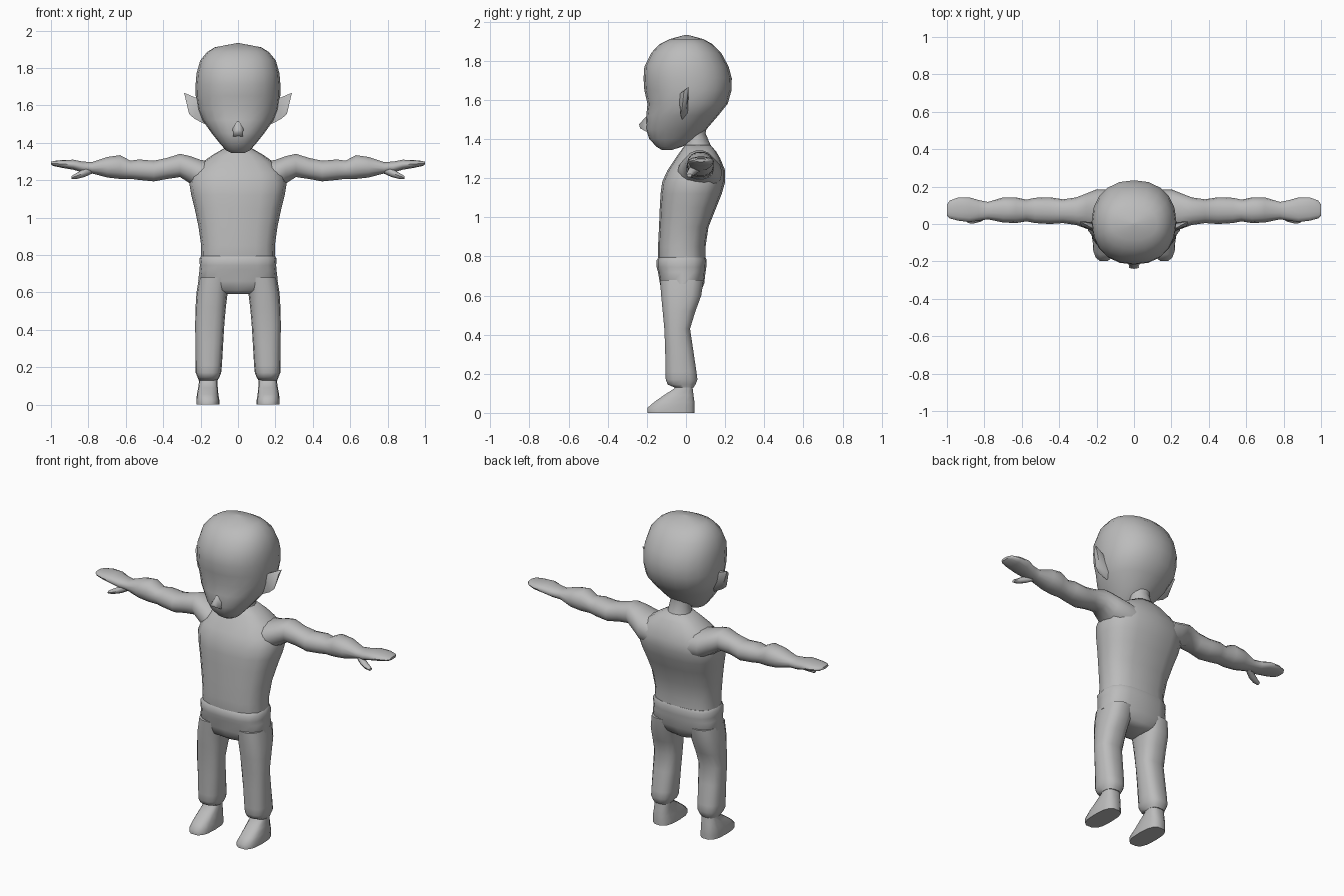
import bpy, bmesh, math
from mathutils import Vector

grey = bpy.data.materials.new("plain grey")
grey.diffuse_color = (0.5, 0.5, 0.5, 1)


def finish(bm, name, mirror=False, angle=50):
    bmesh.ops.recalc_face_normals(bm, faces=bm.faces[:])
    me = bpy.data.meshes.new(name)
    bm.to_mesh(me)
    bm.free()
    me.materials.append(grey)
    me.shade_smooth()
    me.set_sharp_from_angle(angle=math.radians(angle))
    ob = bpy.data.objects.new(name, me)
    bpy.context.collection.objects.link(ob)
    if mirror:
        ob.modifiers.new("mirror", 'MIRROR').use_mirror_merge = False
    return ob


def loft(name, rings, axis='z', n=16, power=2.4, mirror=False):
    """Skin rounded rings (t, a0, a1, b0, b1): z axis a=x b=y, x axis a=y b=z."""
    bm = bmesh.new()
    loops = []
    for t, a0, a1, b0, b1 in rings:
        loop = []
        for i in range(n):
            w = 2 * math.pi * i / n
            c, s = math.cos(w), math.sin(w)
            a = (a0 + a1) / 2 + (a1 - a0) / 2 * math.copysign(abs(c) ** (2 / power), c)
            b = (b0 + b1) / 2 + (b1 - b0) / 2 * math.copysign(abs(s) ** (2 / power), s)
            loop.append(bm.verts.new((a, b, t) if axis == 'z' else (t, a, b)))
        loops.append(loop)
    for p, q in zip(loops, loops[1:]):
        for i in range(n):
            j = (i + 1) % n
            bm.faces.new((p[i], p[j], q[j], q[i]))
    bm.faces.new(loops[0])
    bm.faces.new(loops[-1])
    return finish(bm, name, mirror)


def hull(name, points, mirror=False, angle=50):
    bm = bmesh.new()
    for p in points:
        bm.verts.new(p)
    bmesh.ops.convex_hull(bm, input=bm.verts[:])
    return finish(bm, name, mirror, angle)


def centred(rows):
    return [(z, -w, w, y0, y1) for z, w, y0, y1 in rows]


# Head, narrowing to the chin
loft("head", centred([
    (1.345, .035, -.125, -.07), (1.36, .065, -.15, -.02), (1.40, .10, -.188, .05),
    (1.45, .14, -.205, .105), (1.52, .19, -.203, .165), (1.58, .217, -.197, .213),
    (1.65, .226, -.213, .233), (1.71, .227, -.217, .234), (1.77, .222, -.213, .218),
    (1.84, .202, -.178, .18), (1.885, .165, -.135, .135), (1.91, .125, -.085, .09),
    (1.932, .01, -.005, .01)]), n=20, power=2.2)

# Nose
hull("nose", [(0, -.19, 1.53), (-.03, -.19, 1.48), (.03, -.19, 1.48),
              (-.027, -.235, 1.455), (.027, -.235, 1.455), (0, -.24, 1.475),
              (-.025, -.19, 1.43), (.025, -.19, 1.43)], angle=70)

# Pointed ears
hull("ear", [(.20, -.035, 1.63), (.21, .0, 1.63), (.288, .013, 1.667), (.283, -.01, 1.645),
             (.262, -.02, 1.555), (.245, .0, 1.54), (.235, -.03, 1.53), (.18, -.02, 1.50),
             (.18, .01, 1.53)], mirror=True)

# Neck
loft("neck", centred([(1.30, .085, -.03, .15), (1.37, .068, -.005, .125),
                      (1.43, .06, .0, .10), (1.52, .07, -.01, .12)]), n=12, power=2)

# Shirt body
loft("torso", centred([
    (.77, .198, -.14, .10), (.79, .198, -.143, .10), (.85, .197, -.143, .10),
    (.95, .211, -.138, .115), (1.05, .232, -.134, .155), (1.12, .25, -.13, .183),
    (1.18, .26, -.122, .20), (1.24, .245, -.095, .20), (1.30, .185, -.055, .175),
    (1.335, .135, -.03, .155), (1.37, .075, -.005, .125)]), power=2.6)

# Trouser hips and waistband
loft("hips", centred([
    (.59, .06, -.09, .05), (.61, .16, -.12, .07), (.66, .213, -.133, .093),
    (.72, .206, -.143, .10), (.745, .204, -.15, .104), (.78, .207, -.15, .106),
    (.795, .196, -.14, .10)]), power=2.8)

# Trouser legs
loft("leg", [
    (.13, .11, .21, -.06, .04), (.145, .10, .216, -.095, .05), (.17, .09, .226, -.105, .06),
    (.21, .086, .227, -.106, .055), (.33, .079, .228, -.108, .037),
    (.43, .073, .229, -.112, .022), (.52, .065, .227, -.121, .05), (.60, .055, .222, -.129, .08),
    (.68, .04, .208, -.135, .092)], n=14, power=2.6, mirror=True)

# Feet
loft("foot", [
    (0, .10, .222, -.20, .046), (.025, .10, .222, -.20, .046), (.055, .105, .22, -.165, .045),
    (.09, .108, .213, -.115, .04), (.125, .11, .208, -.06, .035),
    (.17, .112, .208, -.05, .03)], n=14, power=2.8, mirror=True)

# Arms and flat mitten hands
loft("arm", [
    (.12, -.04, .185, 1.13, 1.30), (.20, -.045, .185, 1.145, 1.31),
    (.255, -.025, .163, 1.18, 1.33), (.31, -.005, .142, 1.215, 1.342),
    (.38, .005, .132, 1.205, 1.32), (.45, .0, .143, 1.192, 1.305),
    (.53, .005, .14, 1.20, 1.312), (.575, .014, .13, 1.206, 1.305),
    (.63, .005, .142, 1.205, 1.335), (.70, .008, .142, 1.213, 1.325),
    (.78, .025, .118, 1.235, 1.297), (.83, .018, .128, 1.24, 1.30),
    (.88, .01, .142, 1.255, 1.31), (.94, .018, .142, 1.265, 1.308),
    (.985, .03, .125, 1.275, 1.303), (1.0, .045, .105, 1.283, 1.298)],
    axis='x', n=14, power=2.2, mirror=True)

# Thumbs
loft("thumb", [
    (.78, .035, .085, 1.235, 1.28), (.82, .012, .06, 1.217, 1.262),
    (.86, .002, .042, 1.207, 1.24), (.89, .005, .03, 1.205, 1.222)],
    axis='x', n=8, power=2, mirror=True)
